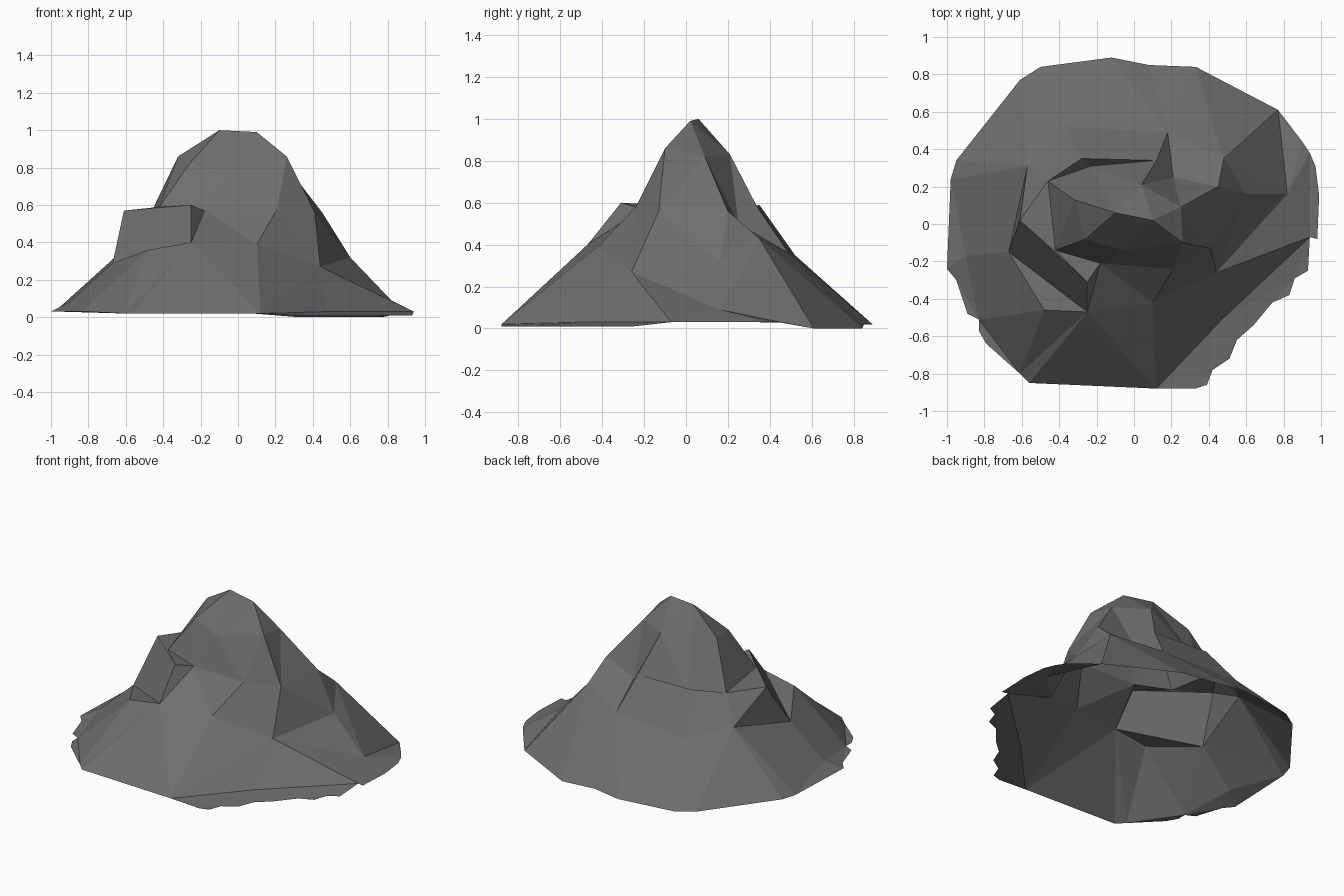
import bpy
from mathutils import Vector
from mathutils.geometry import delaunay_2d_cdt

default_cube = bpy.data.objects.get("Cube")
if default_cube:
    bpy.data.objects.remove(default_cube, do_unlink=True)

# All positions are in hundredths of a unit.
UNIT = 0.01

# Ground outline, counter-clockwise: (x, y) for each stretch, with one height per stretch
outline = {
    "ragged_front": (1, [(33, -88), (39, -86), (42, -78), (51, -72), (55, -62), (64, -54),
                         (74, -42), (83, -38), (86, -29), (93, -25)]),
    "east_edge": (3, [(94, -7), (98, -8), (99, 15), (97, 31)]),
    "north_east": (3, [(94, 38), (90, 44)]),
    "low_back": (0, [(77, 61), (33, 84)]),
    "back_edge": (2, [(8, 85), (-12, 89), (-50, 84), (-61, 77)]),
    "west_edge": (3, [(-95, 34), (-98, 24), (-100, -24), (-95, -30), (-89, -48)]),
    "south_west": (3, [(-83, -51), (-83, -57), (-79, -64)]),
    "front_edge": (2, [(-61, -80), (-56, -85), (12, -88)]),
}

# Summit and the steep crown around it
crown = {
    "summit_west": (-10, 6, 100),
    "summit_east": (10, 2, 99),
    "west_shoulder": (-32, 13, 86),
    "west_brow": (-26, -8, 82),
    "front_brow": (-6, -14, 78),
    "east_shoulder": (26, -10, 86),
    "back_shoulder": (4, 21, 83),
    "east_notch": (25, 9, 82),
    "crown_foot_west": (-46, 23, 57),
    "crown_foot_front_west": (-42, -14, 59),
    "crown_foot_front": (-18, -21, 57),
    "crown_foot_front_east": (21, -24, 58),
    "crown_foot_east": (41, -13, 56),
    "crown_trough_back": (-23, 31, 53),
    "crown_lip_back_west": (-28, 35, 59),
    "crown_lip_back": (12, 34, 58),
}

# Jutting ledge and the lower slopes
slopes = {
    "ledge_top_west": (-61, 2, 57),
    "ledge_top_front": (-25, -31, 60),
    "ledge_foot_front": (-25, -47, 40),
    "ledge_foot_middle": (-48, -46, 36),
    "ledge_foot_west": (-67, -15, 29),
    "west_slope": (-57, 31, 40),
    "west_toe": (-90, -17, 8),
    "back_slope_west": (-37, 52, 35),
    "back_spur": (18, 49, 36),
    "spur_notch": (21, 25, 50),
    "east_ridge_top": (45, 20, 56),
    "east_ridge_back": (48, 35, 43),
    "east_ridge_middle": (60, 16, 32),
    "east_ridge_toe": (82, 16, 9),
    "front_east_slope": (44, -26, 27),
    "front_slope": (10, -42, 39),
    "skirt_line": (47, -51, 3),
}

# Creases that must stay as edges, each a chain of landmark names
creases = [
    "west_shoulder summit_west summit_east east_shoulder crown_foot_east",
    "west_shoulder west_brow front_brow east_shoulder crown_foot_front_east",
    "summit_west back_shoulder crown_lip_back",
    "summit_east east_notch east_ridge_top east_ridge_middle east_ridge_toe",
    "crown_foot_west crown_foot_front_west crown_foot_front crown_foot_front_east crown_foot_east",
    "crown_foot_west crown_lip_back_west crown_lip_back back_spur spur_notch east_notch",
    "crown_foot_west crown_trough_back crown_lip_back spur_notch",
    "crown_foot_west west_shoulder",
    "west_brow crown_foot_front_west",
    "ledge_top_west crown_foot_front_west ledge_top_front crown_foot_front ledge_foot_front",
    "ledge_top_west ledge_top_front ledge_foot_front ledge_foot_middle ledge_foot_west ledge_top_west",
    "ledge_foot_front ledge_foot_west",
    "crown_foot_west ledge_top_west west_slope ledge_foot_west west_toe",
    "east_ridge_top east_ridge_back east_ridge_middle front_east_slope",
    "east_ridge_top crown_foot_east front_east_slope east_ridge_toe",
    "crown_foot_front_east front_slope front_east_slope",
    "crown_foot_west west_slope west_edge_start",
    "crown_lip_back_west back_slope_west",
    "east_ridge_back low_back_start east_ridge_toe north_east_start east_edge_start",
    "front_slope front_edge_end front_east_slope",
    "front_edge_end skirt_line east_edge_start",
    "ledge_foot_front front_edge_start ledge_foot_middle south_west_start ledge_foot_west",
    "west_toe south_west_start front_edge_start",
]


def build_surface(name, stretches, landmarks, chains, material):
    """Triangulate the landmarks inside the outline and lift them to their heights."""
    rim, index = [], {}
    for key, (height, corners) in stretches.items():
        index[key + "_start"] = len(rim)
        rim += [(x, y, height) for x, y in corners]
        index[key + "_end"] = len(rim) - 1
    for i, key in enumerate(landmarks):
        index[key] = len(rim) + i
    points = [Vector(p) * UNIT for p in rim + list(landmarks.values())]
    edges = []
    for chain in chains:
        keys = chain.split()
        edges += [(index[a], index[b]) for a, b in zip(keys, keys[1:])]
    flat, _, faces, sources, _, _ = delaunay_2d_cdt(
        [p.xy for p in points], edges, [list(range(len(rim)))], 1, 1e-5)

    verts = []
    for position, source in zip(flat, sources):
        if source:
            height = points[source[0]].z
        else:
            near = sorted(points, key=lambda p: (p.xy - position).length)[:2]
            height = sum(p.z for p in near) / len(near)
        verts.append((position.x, position.y, height))

    mesh = bpy.data.meshes.new(name)
    mesh.from_pydata(verts, [], [list(face) for face in faces])
    mesh.materials.append(material)
    mesh.shade_flat()
    mesh.update()
    surface = bpy.data.objects.new(name, mesh)
    bpy.context.collection.objects.link(surface)


# Single stone colour
stone = bpy.data.materials.new("grey_stone")
stone.use_nodes = True
stone.diffuse_color = (0.155, 0.155, 0.155, 1)
shader = next(n for n in stone.node_tree.nodes if n.type == "BSDF_PRINCIPLED")
shader.inputs["Base Color"].default_value = stone.diffuse_color
shader.inputs["Roughness"].default_value = 0.9

# Open-bottomed rock shell
build_surface("rocky_mountain", outline, {**crown, **slopes}, creases, stone)
